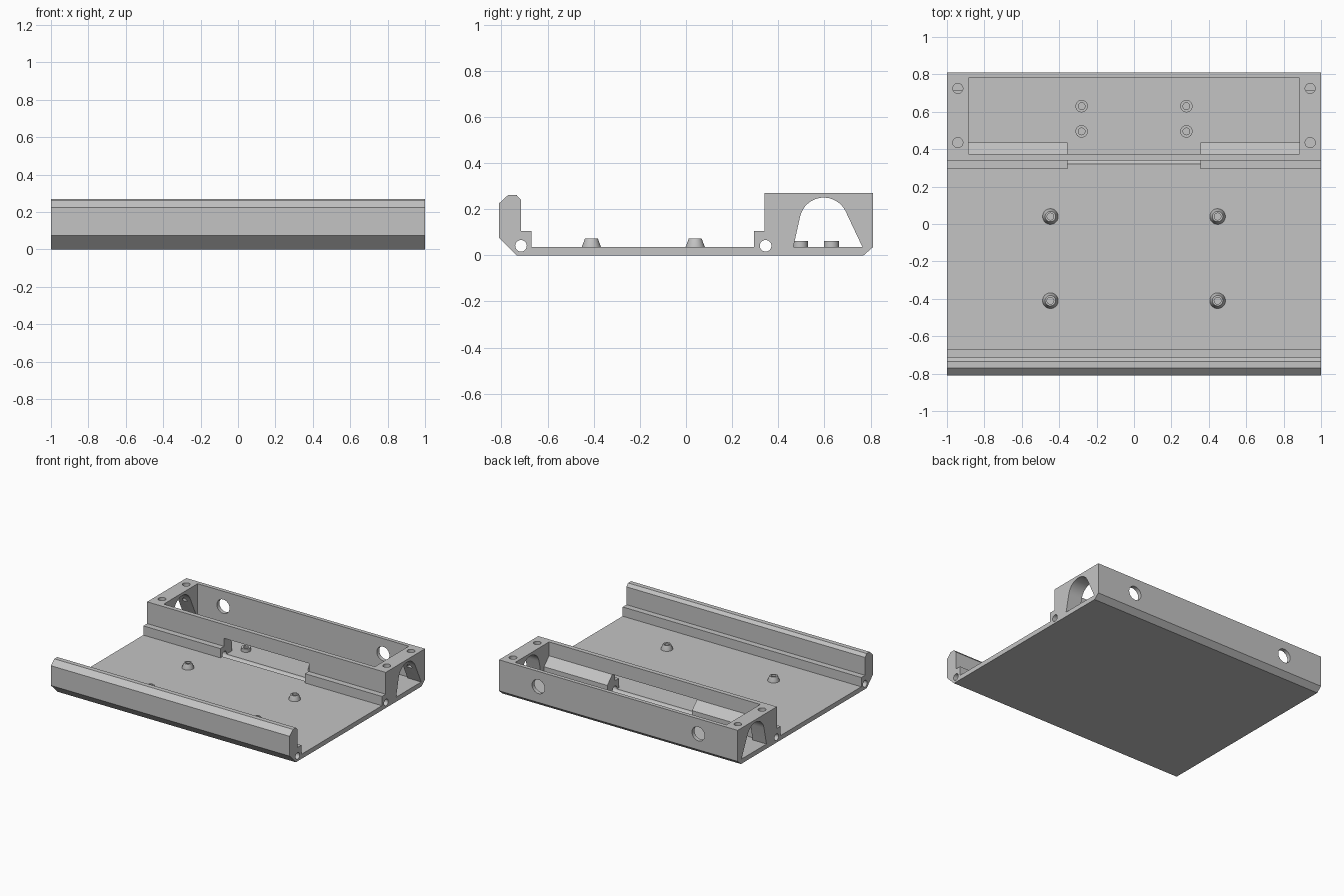
import bpy, bmesh, math
from mathutils import Matrix, Vector

cube = bpy.data.objects.get("Cube")
if cube:
    bpy.data.objects.remove(cube, do_unlink=True)

grey = bpy.data.materials.new("plain_grey")
grey.use_nodes = True
COLOUR = (0.55, 0.55, 0.55, 1)
grey.diffuse_color = COLOUR
grey.node_tree.nodes["Principled BSDF"].inputs["Base Color"].default_value = COLOUR

FLOOR = 0.035
TOP = 0.27


def add(name, bm):
    bmesh.ops.recalc_face_normals(bm, faces=bm.faces)
    mesh = bpy.data.meshes.new(name)
    bm.to_mesh(mesh)
    bm.free()
    mesh.materials.append(grey)
    obj = bpy.data.objects.new(name, mesh)
    bpy.context.collection.objects.link(obj)
    return obj


def extrude_x(name, profile, x0, x1):
    """Extrude a (y, z) outline along x."""
    bm = bmesh.new()
    face = bm.faces.new([bm.verts.new((x0, y, z)) for y, z in profile])
    new = bmesh.ops.extrude_face_region(bm, geom=[face])["geom"]
    bmesh.ops.translate(bm, vec=(x1 - x0, 0, 0),
                        verts=[v for v in new if isinstance(v, bmesh.types.BMVert)])
    return add(name, bm)


def rod(name, centre, axis, radius, length, sides=32):
    bm = bmesh.new()
    turn = Vector(axis).to_track_quat('Z', 'Y').to_matrix().to_4x4()
    bmesh.ops.create_cone(bm, cap_ends=True, segments=sides, radius1=radius,
                          radius2=radius, depth=length,
                          matrix=Matrix.Translation(centre) @ turn)
    return add(name, bm)


def cut(target, cutter):
    cutter.hide_render = True
    mod = target.modifiers.new(cutter.name, 'BOOLEAN')
    mod.operation, mod.solver, mod.object = 'DIFFERENCE', 'EXACT', cutter
    bpy.context.view_layer.objects.active = target
    bpy.ops.object.modifier_apply(modifier=mod.name)
    bpy.data.objects.remove(cutter, do_unlink=True)


def smooth(obj):
    bpy.ops.object.select_all(action='DESELECT')
    obj.select_set(True)
    bpy.context.view_layer.objects.active = obj
    bpy.ops.object.shade_smooth_by_angle(angle=math.radians(30))


# Tray: floor, front rail and rear housing in one outline
tray = extrude_x("tray_body", [
    (-0.81, 0.075), (-0.735, 0), (0.77, 0), (0.81, 0.035), (0.81, TOP),
    (0.34, TOP), (0.34, 0.105), (0.295, 0.105), (0.295, FLOOR),
    (-0.67, FLOOR), (-0.67, 0.105), (-0.715, 0.105), (-0.715, 0.24),
    (-0.735, 0.262), (-0.77, 0.262), (-0.81, 0.225)], -1, 1)

# Open pocket with a sloped ledge along its front wall
cut(tray, extrude_x("pocket_cutter", [
    (0.375, 0.4), (0.375, 0.165), (0.435, 0.105), (0.435, FLOOR),
    (0.78, FLOOR), (0.78, 0.4)], -0.885, 0.885))

# Window between the pocket and the floor
cut(tray, extrude_x("window_cutter", [
    (0.28, FLOOR), (0.45, FLOOR), (0.45, 0.166), (0.28, 0.166)], -0.355, 0.355))

# Arched openings in both end walls
arch = [(0.765, FLOOR)]
for i in range(17):
    a = math.radians(24 + (168 - 24) * i / 16)
    arch.append((0.597 + 0.105 * math.cos(a), 0.145 + 0.105 * math.sin(a)))
arch.append((0.465, FLOOR))
for side in (-1, 1):
    cut(tray, extrude_x("arch_cutter", arch, side * 0.87, side * 1.1))

# Long rod holes under the rail and the housing step
for y in (-0.715, 0.345):
    cut(tray, rod("rod_hole_cutter", (0, y, 0.041), (1, 0, 0), 0.025, 2.2))

# Cable holes in the back wall and screw holes in the housing corners
for side in (-1, 1):
    cut(tray, rod("cable_hole_cutter", (side * 0.67, 0.8, 0.155), (0, 1, 0), 0.053, 0.1))
    for y in (0.435, 0.725):
        cut(tray, rod("screw_hole_cutter", (side * 0.942, y, TOP), (0, 0, 1), 0.027, 0.24))
smooth(tray)


def standoff(name, x, y, base, top, bore, height):
    """Hollow post, turned from a short outline."""
    outline = [(base, -0.005), (base, 0), (top, height), (bore, height), (bore, 0.002)]
    bm = bmesh.new()
    n = 32
    rings = [[bm.verts.new((x + r * math.cos(math.tau * i / n),
                            y + r * math.sin(math.tau * i / n), FLOOR + z))
              for i in range(n)] for r, z in outline]
    for a, b in zip(rings, rings[1:]):
        for i in range(n):
            j = (i + 1) % n
            bm.faces.new((a[i], a[j], b[j], b[i]))
    bm.faces.new(rings[-1])
    bm.faces.new(rings[0])
    smooth(add(name, bm))


# Tapered posts on the floor, straight posts in the pocket
for side, label in ((-1, "right"), (1, "left")):
    for y in (0.04, -0.41):
        standoff("floor_post_" + label, side * 0.447, y, 0.042, 0.028, 0.018, 0.037)
    for y in (0.495, 0.63):
        standoff("pocket_post_" + label, side * 0.28, y, 0.033, 0.033, 0.018, 0.026)
